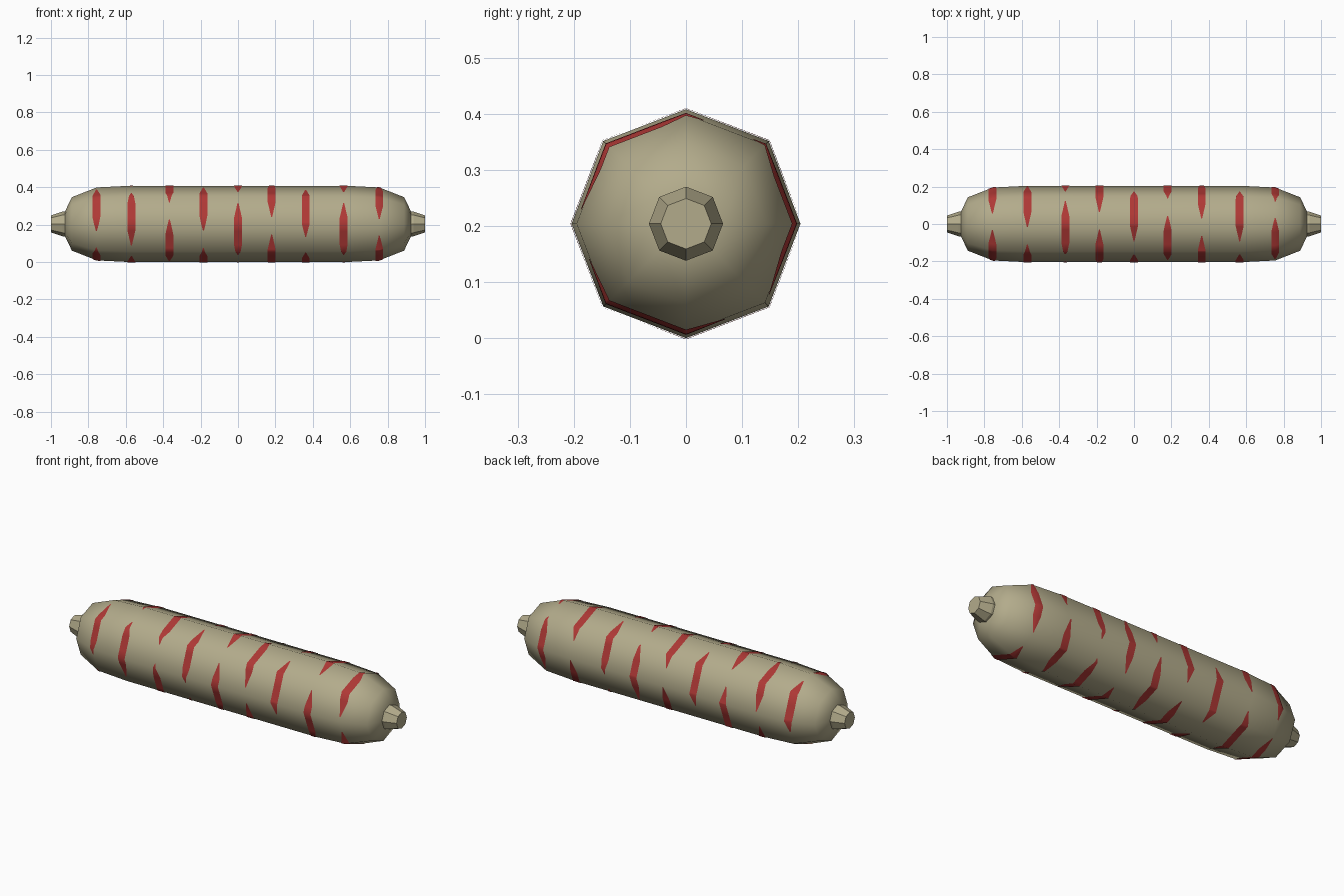
import bpy, bmesh, math

if "Cube" in bpy.data.objects:
    bpy.data.objects.remove(bpy.data.objects["Cube"])

CZ = 0.204          # height of the long axis
SIDES = 8
# (x, radius) body profile, mirrored about x = 0
HALF = [(0.925, 0.067), (0.888, 0.143), (0.755, 0.195), (0.575, 0.204)]
PROFILE = [(-x, r) for x, r in HALF] + HALF[::-1]


def material(name, rgb):
    m = bpy.data.materials.new(name)
    m.diffuse_color = (*rgb, 1)
    m.use_nodes = True
    m.node_tree.nodes["Principled BSDF"].inputs["Base Color"].default_value = m.diffuse_color
    return m


TAN = material("tan skin", (0.45, 0.41, 0.26))
RED = material("red stripe", (0.43, 0.04, 0.036))


def section(deg):
    """Unit (y, z) on the octagon; 0 = front, 90 = top."""
    def corner(k):
        a = math.radians(k * 45)
        s = 1.022 if k % 2 else 1.0
        return -s * math.cos(a), s * math.sin(a)
    k = math.floor(deg / 45)
    t = deg / 45 - k
    a, b = corner(k), corner(k + 1)
    return a[0] + (b[0] - a[0]) * t, a[1] + (b[1] - a[1]) * t


def radius(x):
    for (x0, r0), (x1, r1) in zip(PROFILE, PROFILE[1:]):
        if x <= x1:
            return r0 + (r1 - r0) * (x - x0) / (x1 - x0)
    return PROFILE[-1][1]


def point(x, r, deg):
    y, z = section(deg)
    return x, r * y, CZ + r * z


def finish(bm, name, mat, smooth):
    bmesh.ops.recalc_face_normals(bm, faces=bm.faces)
    me = bpy.data.meshes.new(name)
    bm.to_mesh(me)
    bm.free()
    me.materials.append(mat)
    ob = bpy.data.objects.new(name, me)
    bpy.context.collection.objects.link(ob)
    if smooth:
        bpy.ops.object.select_all(action='DESELECT')
        ob.select_set(True)
        bpy.context.view_layer.objects.active = ob
        bpy.ops.object.shade_smooth_by_angle(angle=math.radians(52))
    return ob


def tube(name, profile, smooth):
    """Capped octagonal tube along x."""
    bm = bmesh.new()
    rings = [[bm.verts.new(point(x, r, k * 45)) for k in range(SIDES)]
             for x, r in profile]
    for a, b in zip(rings, rings[1:]):
        for k in range(SIDES):
            j = (k + 1) % SIDES
            bm.faces.new((a[k], a[j], b[j], b[k]))
    bm.faces.new(rings[0])
    bm.faces.new(rings[-1])
    return finish(bm, name, TAN, smooth)


# Body and the two tied end knobs
tube("sausage_body", PROFILE, True)
for side, label in ((-1, "left"), (1, "right")):
    tube(label + "_end_knob",
         [(side * 0.915, 0.066), (side * 0.937, 0.066), (side * 1.0, 0.045)], False)

# Stripe rings: position along x and angle of one gap; three dashes per ring
STRIPES = [(-0.757, -26), (-0.57, 71), (-0.367, 21), (-0.185, -25), (0, 48),
           (0.18, -3), (0.362, -35), (0.565, 48), (0.755, -6)]
HALF_LEN, HALF_WIDTH, TAPER, LIFT = 46, 0.021, 24, 0.002

bm = bmesh.new()
for cx, gap in STRIPES:
    for n in range(3):
        mid = gap + 60 + 120 * n
        lo, hi = mid - HALF_LEN, mid + HALF_LEN
        angles = {lo, lo + TAPER, mid, hi - TAPER, hi}
        angles |= {a for a in range(-360, 721, 45) if lo < a < hi}
        prev = None
        for a in sorted(angles):
            w = HALF_WIDTH * min(1, 0.12 + (HALF_LEN - abs(a - mid)) / TAPER)
            row = [bm.verts.new(point(x, radius(x) + LIFT, a))
                   for x in (cx - w, cx, cx + w)]
            if prev:
                for i in range(2):
                    bm.faces.new((prev[i], row[i], row[i + 1], prev[i + 1]))
            prev = row
# make the strips face outwards
stripes = finish(bm, "body_stripes", RED, False)
bm = bmesh.new()
bm.from_mesh(stripes.data)
for f in bm.faces:
    c = f.calc_center_median()
    if f.normal.y * c.y + f.normal.z * (c.z - CZ) < 0:
        f.normal_flip()
bm.to_mesh(stripes.data)
bm.free()
bpy.ops.object.select_all(action='DESELECT')
stripes.select_set(True)
bpy.context.view_layer.objects.active = stripes
bpy.ops.object.shade_smooth_by_angle(angle=math.radians(52))
